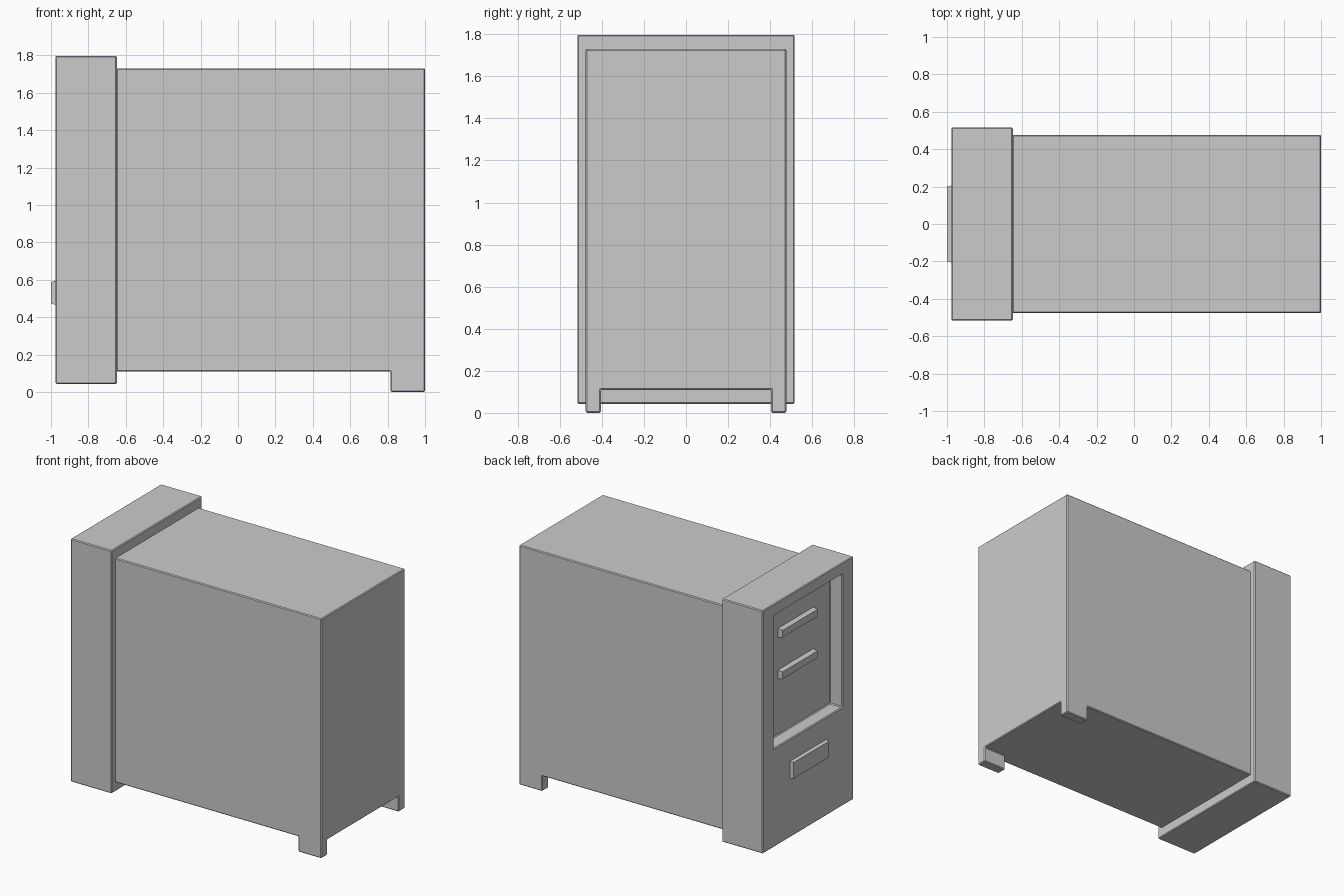
import bpy
import bmesh

if "Cube" in bpy.data.objects:
    bpy.data.objects.remove(bpy.data.objects["Cube"])


def box(name, x, y, z, taper=0.0):
    """Box from (min, max) ranges; taper shrinks the -x face in y and z."""
    bm = bmesh.new()
    bmesh.ops.create_cube(bm, size=1)
    mid_y, mid_z = sum(y) / 2, sum(z) / 2
    for v in bm.verts:
        inset = taper if v.co.x < 0 else 0
        sx, sy, sz = (1 if c > 0 else -1 for c in v.co)
        v.co = (x[0] if sx < 0 else x[1],
                mid_y + sy * ((y[1] - y[0]) / 2 - inset),
                mid_z + sz * ((z[1] - z[0]) / 2 - inset))
    mesh = bpy.data.meshes.new(name)
    bm.to_mesh(mesh)
    bm.free()
    obj = bpy.data.objects.new(name, mesh)
    bpy.context.collection.objects.link(obj)
    return obj


def apply(obj, mod):
    bpy.context.view_layer.objects.active = obj
    bpy.ops.object.modifier_apply(modifier=mod.name)


def cut(obj, cutter):
    cutter.hide_render = True
    mod = obj.modifiers.new("cut", 'BOOLEAN')
    mod.operation = 'DIFFERENCE'
    mod.solver = 'EXACT'
    mod.object = cutter
    apply(obj, mod)
    bpy.data.objects.remove(cutter)


def soften(obj, width=0.006):
    mod = obj.modifiers.new("bevel", 'BEVEL')
    mod.width = width
    mod.segments = 1
    mod.limit_method = 'ANGLE'
    apply(obj, mod)


# Case with two rear feet left standing after cutting the underside
case = box("case", (-0.65, 1.0), (-0.477, 0.477), (0, 1.73))
cut(case, box("underside_cutter", (-0.8, 0.815), (-0.7, 0.7), (-0.2, 0.11)))
cut(case, box("foot_gap_cutter", (0.7, 1.2), (-0.405, 0.405), (-0.2, 0.11)))
soften(case)

# Front panel with a recessed drive bay
panel = box("front_panel", (-0.976, -0.648), (-0.517, 0.517), (0.043, 1.797))
cut(panel, box("bay_cutter", (-1.2, -0.876), (-0.39, 0.39), (0.755, 1.715)))
soften(panel)

# Tapered bars: two in the bay, a taller one below it
for i, z in enumerate(((1.46, 1.525), (1.16, 1.225))):
    box(f"bay_bar_{i + 1}", (-0.911, -0.871), (-0.205, 0.205), z, 0.007)
box("lower_bar", (-1.0, -0.971), (-0.207, 0.207), (0.465, 0.595), 0.007)
